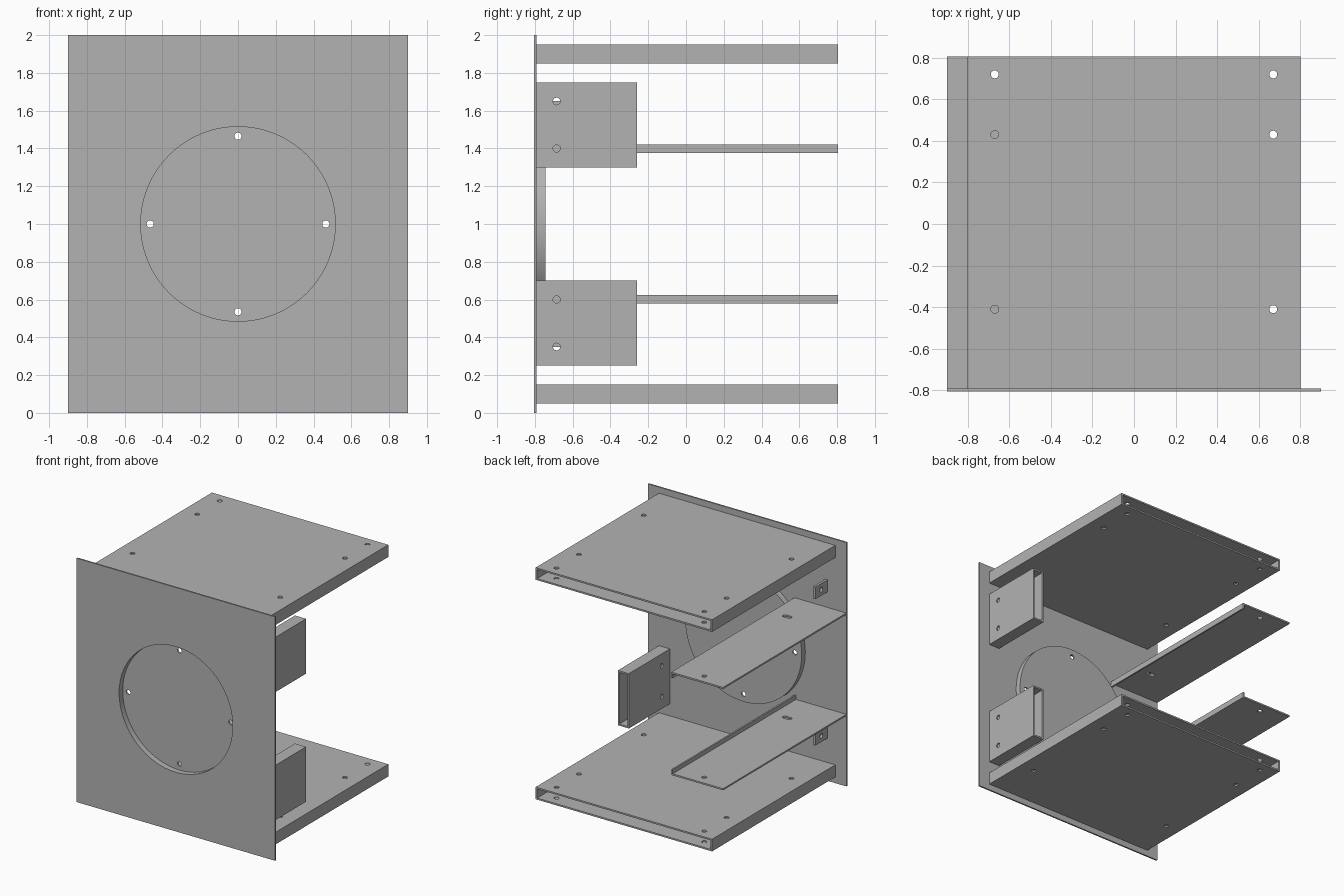
import bpy, bmesh, math
from mathutils import Matrix, Vector

cube = bpy.data.objects.get("Cube")
if cube:
    bpy.data.objects.remove(cube, do_unlink=True)

grey = bpy.data.materials.new("sheet metal grey")
grey.use_nodes = True
grey.diffuse_color = (0.45, 0.45, 0.45, 1)
grey.node_tree.nodes["Principled BSDF"].inputs["Base Color"].default_value = grey.diffuse_color

WALL = 0.013
FRONT, BACK = -0.805, 0.805
INSIDE = FRONT + WALL       # rear face of the front plate
HOLE = 0.019


def add_box(bm, lo, hi):
    lo, hi = Vector(lo), Vector(hi)
    size = hi - lo
    bmesh.ops.create_cube(bm, size=1, matrix=Matrix.Translation((lo + hi) / 2) @ Matrix.Diagonal((*size, 1)))


def add_cylinder(bm, centre, radius, length, axis, stretch=0, sides=32):
    """Cylinder along an axis; stretch widens it along x into a slot."""
    turn = {"X": Matrix.Rotation(math.pi / 2, 4, "Y"),
            "Y": Matrix.Rotation(math.pi / 2, 4, "X"), "Z": Matrix()}[axis]
    made = bmesh.ops.create_cone(bm, cap_ends=True, segments=sides, radius1=radius,
                                 radius2=radius, depth=length, matrix=turn)
    for v in made["verts"]:
        if abs(v.co.x) > 0.001:
            v.co.x += math.copysign(stretch, v.co.x)
        v.co += Vector(centre)


def to_object(name, bm):
    bmesh.ops.recalc_face_normals(bm, faces=bm.faces)
    mesh = bpy.data.meshes.new(name)
    bm.to_mesh(mesh)
    bm.free()
    mesh.materials.append(grey)
    obj = bpy.data.objects.new(name, mesh)
    bpy.context.collection.objects.link(obj)
    return obj


def box(name, lo, hi):
    bm = bmesh.new()
    add_box(bm, lo, hi)
    return to_object(name, bm)


def activate(obj):
    bpy.ops.object.select_all(action="DESELECT")
    obj.select_set(True)
    bpy.context.view_layer.objects.active = obj


def combine(obj, bm, operation="DIFFERENCE"):
    tool = to_object("cutter", bm)
    tool.hide_render = True
    mod = obj.modifiers.new("cut", "BOOLEAN")
    mod.operation, mod.solver, mod.object = operation, "EXACT", tool
    activate(obj)
    bpy.ops.object.modifier_apply(modifier=mod.name)
    bpy.data.objects.remove(tool, do_unlink=True)


def drill(obj, centres, axis, length):
    bm = bmesh.new()
    for c in centres:
        add_cylinder(bm, c, HOLE, length, axis)
    combine(obj, bm)


def tube(name, lo, hi):
    """Rectangular tube open at both y ends."""
    obj = box(name, lo, hi)
    bm = bmesh.new()
    add_box(bm, (lo[0] + WALL, lo[1] - 0.1, lo[2] + WALL), (hi[0] - WALL, hi[1] + 0.1, hi[2] - WALL))
    combine(obj, bm)
    return obj


parts = []

# Front plate with a round pressed recess
plate = box("front_plate", (-0.9, FRONT, 0), (0.9, INSIDE, 2))
for radius, y0, y1, operation in ((0.515 + WALL, FRONT + 0.005, -0.745, "UNION"),
                                  (0.515, -1, -0.745 - WALL, "DIFFERENCE")):
    bm = bmesh.new()
    add_cylinder(bm, (0, (y0 + y1) / 2, 1), radius, y1 - y0, "Y", sides=96)
    combine(plate, bm, operation)
drill(plate, [(0.465 * math.cos(a), -0.75, 1 + 0.465 * math.sin(a))
              for a in (i * math.pi / 2 for i in range(4))], "Y", 0.2)
parts.append(plate)

# Wide flat tubes at the top and bottom
for name, z in (("top_shelf", 1.9), ("bottom_shelf", 0.1)):
    shelf = tube(name, (-0.8, INSIDE, z - 0.05), (0.8, BACK, z + 0.05))
    drill(shelf, [(x, y, z) for x in (-0.67, 0.67) for y in (0.72, 0.43, -0.41)], "Z", 0.3)
    parts.append(shelf)

# Parts repeated above and below the middle height
for label, s in (("upper", 1), ("lower", -1)):
    # Short side tube
    z0, z1 = sorted((1 + s * 0.3, 1 + s * 0.75))
    side = tube(label + "_side_tube", (0.7, INSIDE, z0), (0.8, -0.26, z1))
    drill(side, [(0.75, -0.685, 1 + s * h) for h in (0.4, 0.65)], "X", 0.3)

    # Long angle rail with its lip turned toward the middle
    profile = [(-0.9, 0.422), (-0.43, 0.422), (-0.43, 0.375),
               (-0.43 - WALL, 0.375), (-0.43 - WALL, 0.422 - WALL), (-0.9, 0.422 - WALL)]
    bm = bmesh.new()
    face = bm.faces.new([bm.verts.new((x, INSIDE, 1 + s * h)) for x, h in profile])
    sweep = bmesh.ops.extrude_face_region(bm, geom=[face])
    for v in sweep["geom"]:
        if isinstance(v, bmesh.types.BMVert):
            v.co.y = BACK
    rail = to_object(label + "_angle_rail", bm)
    bm = bmesh.new()
    add_cylinder(bm, (-0.67, 0.72, 1 + s * 0.42), HOLE, 0.2, "Z")
    add_cylinder(bm, (-0.575, -0.49, 1 + s * 0.42), HOLE, 0.2, "Z", stretch=0.02)
    combine(rail, bm)

    # Small drilled tab behind the plate
    z0, z1 = sorted((1 + s * 0.55, 1 + s * 0.65))
    tab = box(label + "_tab", (-0.73, INSIDE, z0), (-0.73 + 0.02, -0.635, z1))
    drill(tab, [(-0.72, -0.71, 1 + s * 0.6)], "X", 0.2)
    parts += [side, rail, tab]

for part in parts:
    activate(part)
    bpy.ops.object.shade_smooth_by_angle(angle=math.radians(30))
